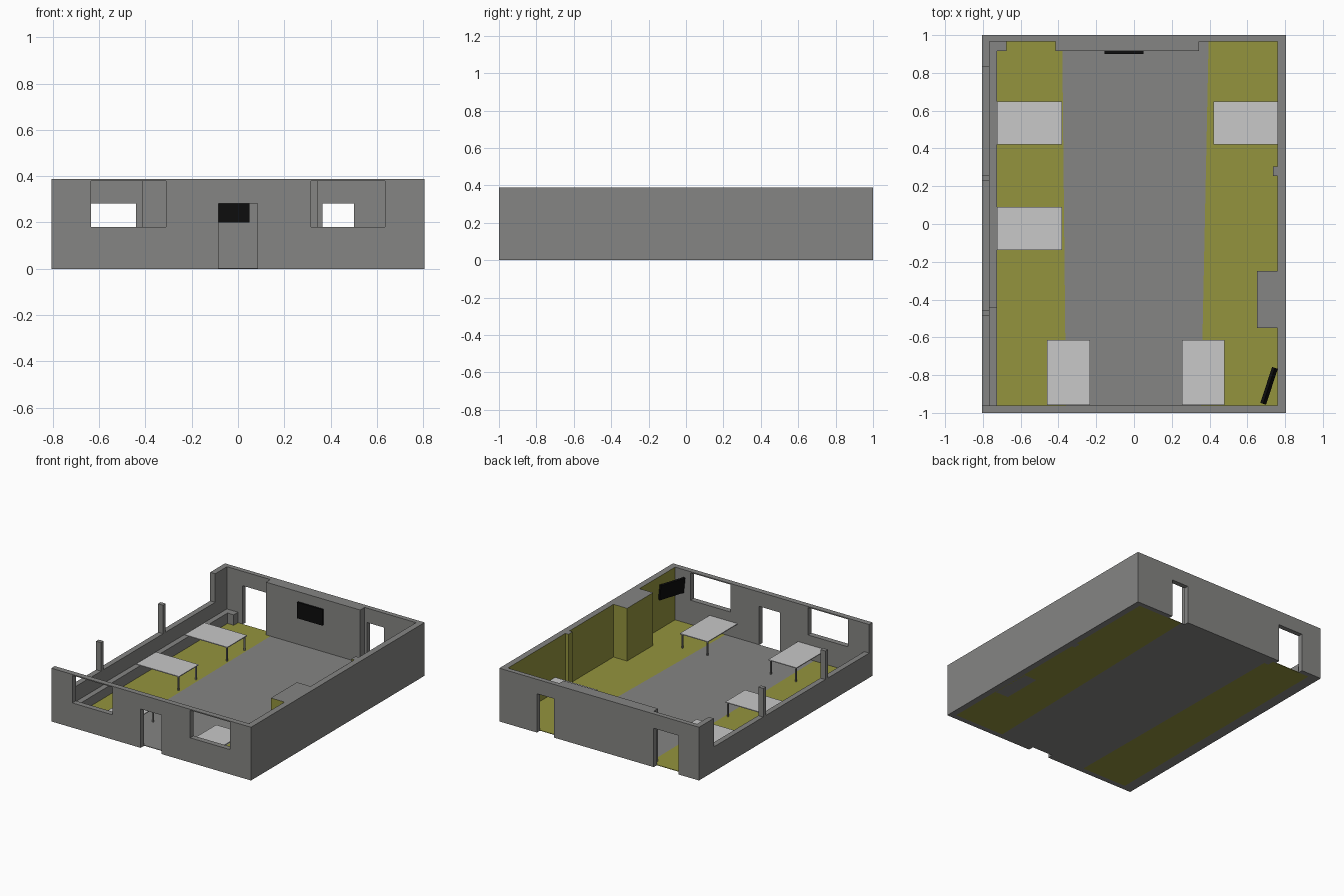
import bpy, bmesh, math
from mathutils import Matrix, Vector

if "Cube" in bpy.data.objects:
    bpy.data.objects.remove(bpy.data.objects["Cube"])


def material(name, rgb):
    m = bpy.data.materials.new(name)
    m.diffuse_color = (*rgb, 1)
    m.use_nodes = True
    m.node_tree.nodes["Principled BSDF"].inputs["Base Color"].default_value = m.diffuse_color
    return m


GREY = material("wall_grey", (0.235, 0.235, 0.228))
YELLOW = material("olive_yellow", (0.296, 0.296, 0.048))
WHITE = material("table_white", (0.58, 0.58, 0.58))
BLACK = material("screen_black", (0.004, 0.004, 0.004))
H = 0.388        # wall height
SILL = 0.18


def finish(name, bm, *mats):
    me = bpy.data.meshes.new(name)
    bm.to_mesh(me)
    bm.free()
    for m in mats:
        me.materials.append(m)
    ob = bpy.data.objects.new(name, me)
    bpy.context.scene.collection.objects.link(ob)
    return ob


def box(name, x, y, z, *mats, rule=None):
    """Box from (min, max) ranges; rule picks a material index from a face normal."""
    bm = bmesh.new()
    size = Matrix.Diagonal((x[1] - x[0], y[1] - y[0], z[1] - z[0], 1))
    mid = Matrix.Translation((sum(x) / 2, sum(y) / 2, sum(z) / 2))
    bmesh.ops.create_cube(bm, size=1, matrix=mid @ size)
    if rule:
        bm.normal_update()
        for f in bm.faces:
            f.material_index = rule(f.normal)
    return finish(name, bm, *mats)


def cut(ob, openings, y):
    """Cut rectangular openings (x0, x1, z0, z1) through a wall."""
    for x0, x1, z0, z1 in openings:
        c = box("cutter", (x0, x1), y, (z0, z1), GREY)
        c.hide_render = True
        mod = ob.modifiers.new("opening", 'BOOLEAN')
        mod.operation, mod.solver, mod.object = 'DIFFERENCE', 'EXACT', c
        bpy.context.view_layer.update()
        dg = bpy.context.evaluated_depsgraph_get()
        me = bpy.data.meshes.new_from_object(ob.evaluated_get(dg))
        ob.modifiers.clear()
        ob.data = me
        bpy.data.objects.remove(c)


# Front wall: two windows and a central door
front = box("front_wall", (-0.805, 0.76), (-1, -0.96), (0, H), GREY)
cut(front, [(-0.635, -0.312, SILL, 0.38), (0.315, 0.635, SILL, 0.38),
            (-0.085, 0.085, -0.1, 0.283)], (-1.1, -0.9))

# Back wall: two doors, with a thicker block between them
back = box("back_wall", (-0.805, 0.76), (0.965, 1), (0, H), GREY)
cut(back, [(-0.64, -0.44, -0.1, 0.283), (0.365, 0.502, -0.1, 0.283)], (0.9, 1.1))
box("back_wall_block", (-0.415, 0.345), (0.915, 0.965), (0, H), GREY)

# Right wall: painted on the inside, with two projecting pillars
box("right_wall", (0.76, 0.805), (-1, 1), (0, H), GREY, YELLOW,
    rule=lambda n: int(n.x < -0.5))
for name, x, y in (("large_pillar", 0.65, (-0.55, -0.25)),
                   ("small_pillar", 0.735, (0.255, 0.305))):
    box(name, (x, 0.76), y, (0, H), GREY, YELLOW, rule=lambda n: int(abs(n.z) < 0.5))

# Left wall: low parapet, full-height stub and two posts
LEFT = (-0.805, -0.765)
box("left_low_wall", LEFT, (-0.96, 0.83), (0, SILL), GREY)
box("left_wall_stub", LEFT, (0.83, 0.965), (0, H), GREY)
for y in (-0.47, 0.245):
    box("left_post", LEFT, (y - 0.015, y + 0.015), (SILL, H), GREY)

# Low ledge along the left wall
box("ledge_back", (-0.765, -0.725), (-0.445, 0.915), (0, 0.08), GREY)
box("ledge_front", (-0.765, -0.725), (-0.96, -0.445), (0, 0.07), GREY)
box("ledge_end", (-0.765, -0.675), (0.915, 0.965), (0, 0.08), GREY)


# Floor: grey aisle between two yellow strips
def floor(name, pts, mat):
    bm = bmesh.new()
    f = bm.faces.new([bm.verts.new((x, y, 0)) for x, y in pts])
    up = bmesh.ops.extrude_face_region(bm, geom=[f])["geom"]
    bmesh.ops.translate(bm, vec=(0, 0, 0.004),
                        verts=[v for v in up if isinstance(v, bmesh.types.BMVert)])
    bmesh.ops.recalc_face_normals(bm, faces=bm.faces)
    finish(name, bm, mat)


F, B = -0.96, 0.965
floor("floor_left", [(-0.725, F), (-0.36, F), (-0.38, B), (-0.725, B)], YELLOW)
floor("floor_middle", [(-0.36, F), (0.355, F), (0.395, B), (-0.38, B)], GREY)
floor("floor_right", [(0.355, F), (0.76, F), (0.76, B), (0.395, B)], YELLOW)


# Tables: one end against a wall, two legs on the free end
def table(x, y, leg_points):
    box("table_top", x, y, (0.106, 0.112), WHITE)
    for px, py in leg_points:
        box("table_leg", (px - 0.005, px + 0.005), (py - 0.005, py + 0.005),
            (0.004, 0.106), GREY)


I = 0.012
for x, leg_x, y in (((-0.725, -0.38), -0.38 - I, (0.42, 0.648)),
                    ((-0.725, -0.38), -0.38 - I, (-0.138, 0.09)),
                    ((0.42, 0.76), 0.42 + I, (0.42, 0.648))):
    table(x, y, [(leg_x, y[0] + I), (leg_x, y[1] - I)])
for x in ((-0.46, -0.233), (0.255, 0.48)):
    table(x, (-0.958, -0.615), [(x[0] + I, -0.615 - I), (x[1] - I, -0.615 - I)])

# Wall screens: one on the back block, one angled in the front right corner
box("back_screen", (-0.155, 0.05), (0.901, 0.915), (0.2, 0.316), BLACK)
corner = box("corner_screen", (-0.1, 0.1), (-0.008, 0.008), (-0.057, 0.057), BLACK)
corner.location = Vector((0.715, -0.857, 0.282))
corner.rotation_euler = (math.radians(-8), 0, math.radians(72))
